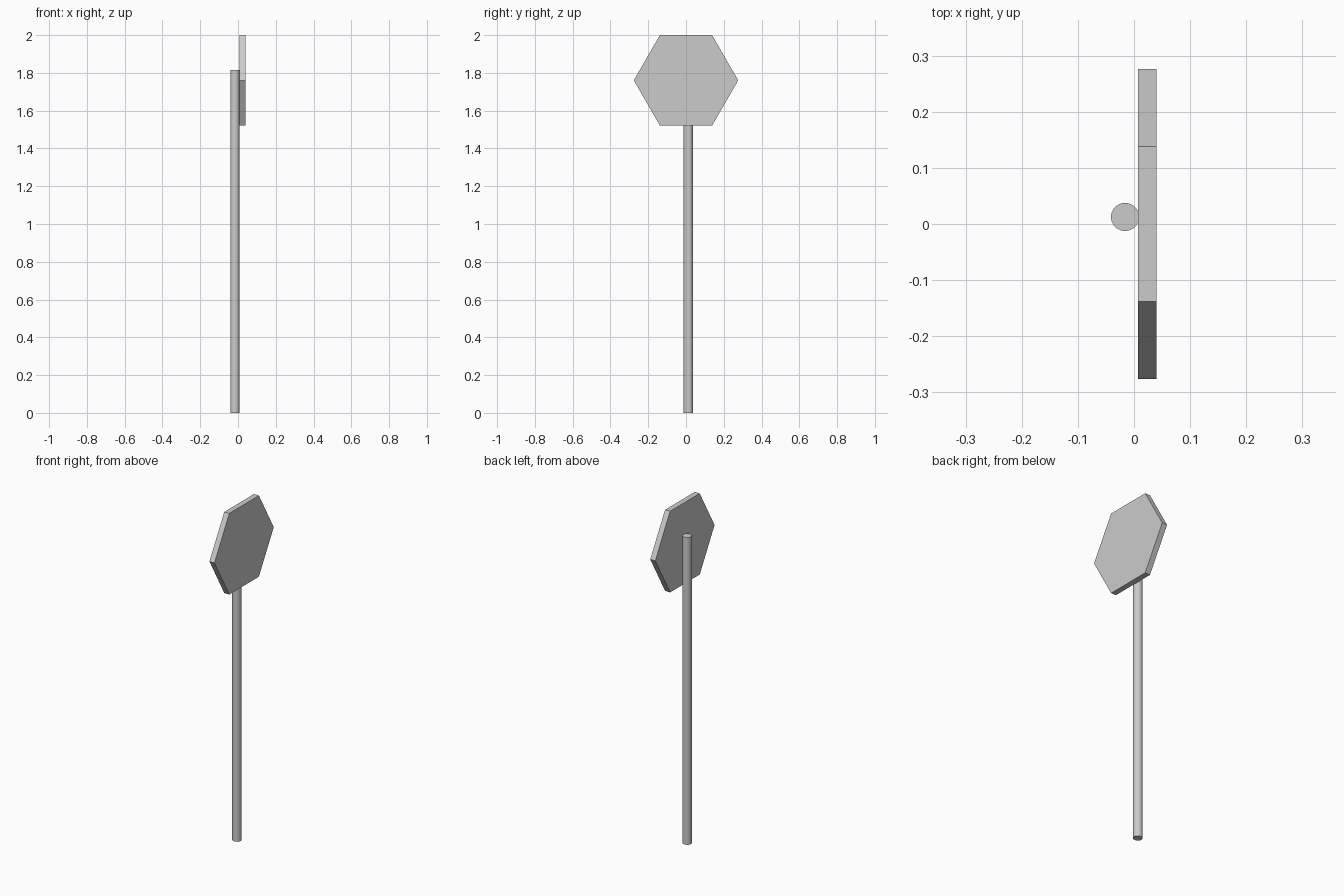
import bpy
import math

if "Cube" in bpy.data.objects:
    bpy.data.objects.remove(bpy.data.objects["Cube"])

# Round post standing behind the plate
bpy.ops.mesh.primitive_cylinder_add(vertices=32, radius=0.025, depth=1.815,
                                    location=(-0.016, 0.0125, 1.815 / 2))
post = bpy.context.object
post.name = "post"
bpy.ops.object.shade_smooth_by_angle(angle=math.radians(30))

# Hexagonal sign plate facing +x, with flat edges at top and bottom
R = 0.2765
thickness = 0.033
bpy.ops.mesh.primitive_cylinder_add(vertices=6, radius=R, depth=thickness)
plate = bpy.context.object
plate.name = "sign_plate"
plate.rotation_euler = (0, math.pi / 2, 0)
plate.location = (0.04 - thickness / 2, 0, 2 - R * math.cos(math.pi / 6))
